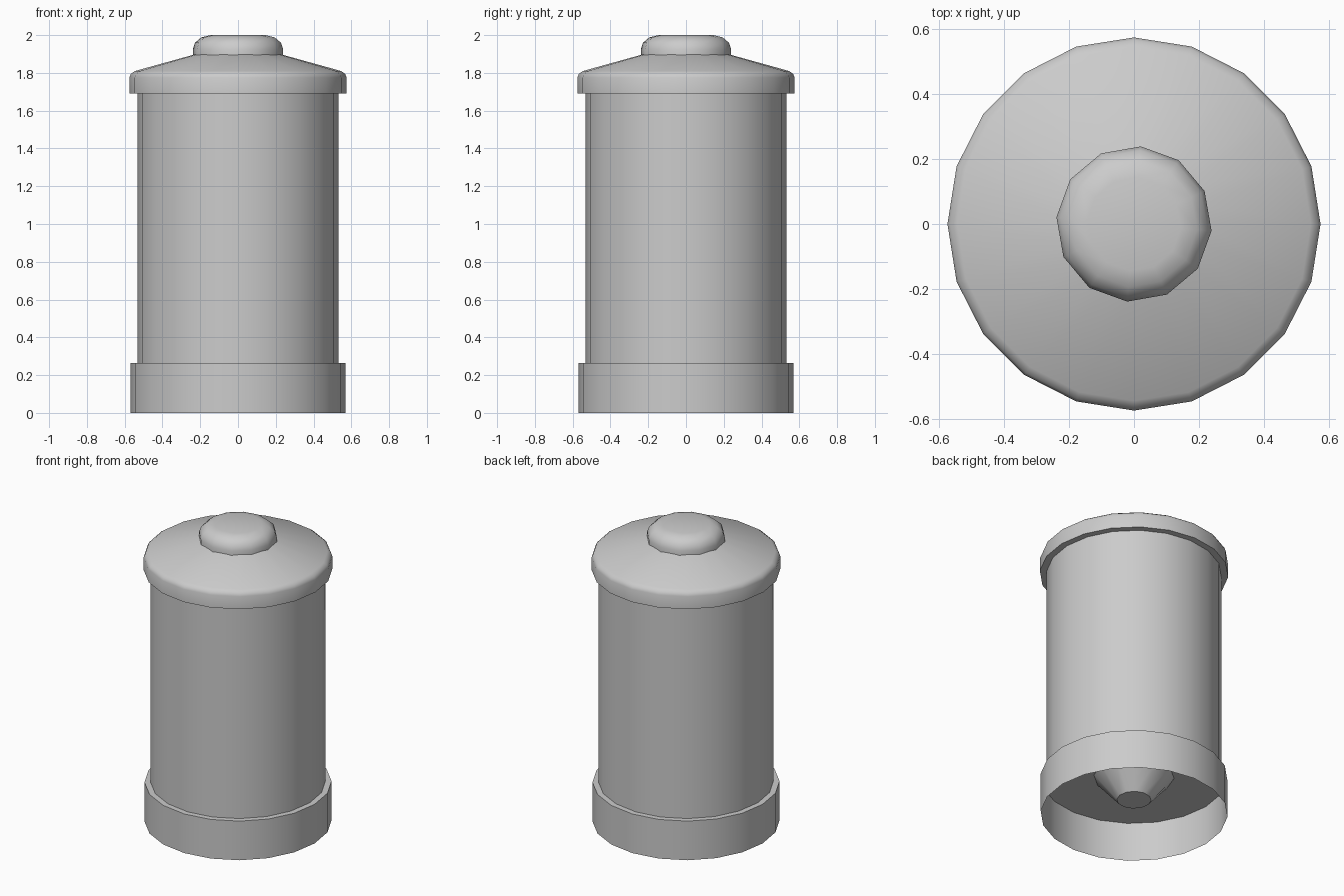
import bpy, bmesh, math

if "Cube" in bpy.data.objects:
    bpy.data.objects.remove(bpy.data.objects["Cube"])

grey = bpy.data.materials.new("plain grey")
grey.diffuse_color = (0.6, 0.6, 0.6, 1)
grey.use_nodes = True
grey.node_tree.nodes["Principled BSDF"].inputs["Base Color"].default_value = grey.diffuse_color


def lathe(name, profile, sides, turn=0.0, cap_first=False, cap_last=False):
    """Revolve an (r, z) profile, listed bottom to top on the outside."""
    bm = bmesh.new()
    rings = []
    for r, z in profile:
        rings.append([bm.verts.new((r * math.cos(turn + math.tau * i / sides),
                                    r * math.sin(turn + math.tau * i / sides), z))
                      for i in range(sides)])
    for a, b in zip(rings, rings[1:]):
        for i in range(sides):
            j = (i + 1) % sides
            bm.faces.new((a[i], a[j], b[j], b[i]))
    if cap_first:
        bm.faces.new(rings[0][::-1])
    if cap_last:
        bm.faces.new(rings[-1])
    mesh = bpy.data.meshes.new(name)
    bm.to_mesh(mesh)
    bm.free()
    mesh.materials.append(grey)
    ob = bpy.data.objects.new(name, mesh)
    bpy.context.collection.objects.link(ob)
    bpy.ops.object.select_all(action='DESELECT')
    ob.select_set(True)
    bpy.context.view_layer.objects.active = ob
    bpy.ops.object.shade_smooth_by_angle(angle=math.radians(50))
    return ob


KNOB_TURN = math.radians(-5)

# Open skirt with a flat ledge running in to the body
lathe("base_skirt", [(0.57, 0), (0.57, 0.263), (0.533, 0.263)], 20)

# Main cylinder, closed underneath
lathe("body", [(0.533, 0.263), (0.533, 1.69)], 20, cap_first=True)

# Lid with overhanging rim, chamfer and shallow cone
lathe("lid", [(0.533, 1.69), (0.575, 1.69), (0.575, 1.775), (0.567, 1.795),
              (0.545, 1.81), (0.2, 1.906)], 20)

# Rounded knob on the lid
lathe("knob", [(0.24, 1.89), (0.24, 1.925), (0.228, 1.96), (0.195, 1.988),
               (0.145, 2.0)], 12, KNOB_TURN, cap_last=True)

# Tapered nozzle hanging below the body floor
lathe("nozzle", [(0.105, 0.10), (0.245, 0.263)], 12, KNOB_TURN, cap_first=True)
